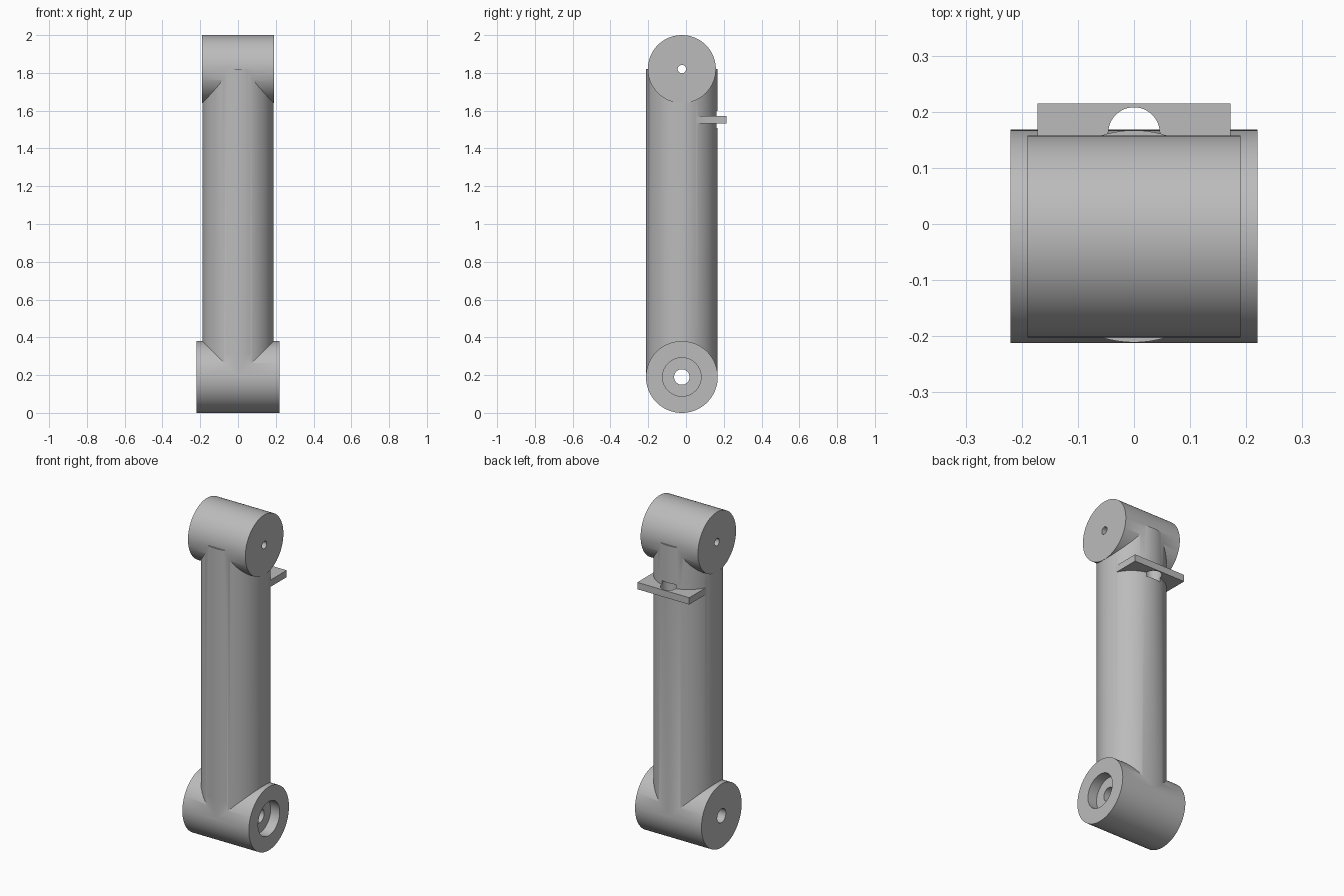
import bpy
import math
from mathutils import Vector

if "Cube" in bpy.data.objects:
    bpy.data.objects.remove(bpy.data.objects["Cube"], do_unlink=True)

AXIS_Y = -0.022
LOW_Z, TOP_Z = 0.19, 1.82

# Single plain grey finish
grey = bpy.data.materials.new("plain_grey")
grey.use_nodes = True
grey.diffuse_color = (0.5, 0.5, 0.5, 1)
grey.node_tree.nodes["Principled BSDF"].inputs["Base Color"].default_value = (0.5, 0.5, 0.5, 1)


def finish(name):
    obj = bpy.context.object
    obj.name = name
    obj.data.materials.append(grey)
    return obj


def cylinder(name, start, end, radius, sides=96):
    """Cylinder running between two points."""
    a, b = Vector(start), Vector(end)
    turn = (b - a).to_track_quat('Z', 'Y').to_euler()
    bpy.ops.mesh.primitive_cylinder_add(vertices=sides, radius=radius, depth=(b - a).length,
                                        location=(a + b) / 2, rotation=turn)
    return finish(name)


def cross_cylinder(name, x0, x1, z, radius, sides=96):
    return cylinder(name, (x0, AXIS_Y, z), (x1, AXIS_Y, z), radius, sides)


def box(name, low, high):
    a, b = Vector(low), Vector(high)
    bpy.ops.mesh.primitive_cube_add(size=1, location=(a + b) / 2)
    obj = finish(name)
    obj.scale = b - a
    bpy.ops.object.transform_apply(location=False, rotation=False, scale=True)
    return obj


def combine(target, other, operation):
    """Apply a boolean and discard the helper."""
    mod = target.modifiers.new(operation.lower(), 'BOOLEAN')
    mod.operation = operation
    mod.solver = 'EXACT'
    mod.object = other
    bpy.ops.object.select_all(action='DESELECT')
    bpy.context.view_layer.objects.active = target
    target.select_set(True)
    bpy.ops.object.modifier_apply(modifier=mod.name)
    bpy.data.objects.remove(other, do_unlink=True)


# Upright column joined to the two cross barrels and the rear tab
arm = cylinder("link_arm", (0, AXIS_Y, LOW_Z), (0, AXIS_Y, TOP_Z), 0.189)
combine(arm, cross_cylinder("lower_barrel", -0.22, 0.22, LOW_Z, 0.19), 'UNION')
combine(arm, cross_cylinder("upper_barrel", -0.19, 0.19, TOP_Z, 0.18), 'UNION')
combine(arm, box("rear_tab", (-0.172, 0.0, 1.532), (0.172, 0.215, 1.573)), 'UNION')

# Pivot bores and the counterbore on the left end
combine(arm, cross_cylinder("upper_bore", -0.3, 0.3, TOP_Z, 0.022, 48), 'DIFFERENCE')
combine(arm, cross_cylinder("lower_bore", -0.3, 0.3, LOW_Z, 0.041, 48), 'DIFFERENCE')
combine(arm, cross_cylinder("counterbore", 0.16, 0.3, LOW_Z, 0.102, 64), 'DIFFERENCE')

# Tab hole, which also notches the column
combine(arm, cylinder("tab_hole", (0, 0.162, 1.507), (0, 0.162, 1.597), 0.046, 48), 'DIFFERENCE')

# Front pockets with softened corners
for z in (0.391, 1.459):
    pocket = box("pocket", (-0.065, -0.1, z - 0.075), (0.065, -0.3, z + 0.075))
    bevel = pocket.modifiers.new("corners", 'BEVEL')
    bevel.width = 0.006
    bevel.segments = 2
    bpy.ops.object.modifier_apply(modifier=bevel.name)
    combine(arm, pocket, 'DIFFERENCE')

bpy.ops.object.select_all(action='DESELECT')
arm.select_set(True)
bpy.context.view_layer.objects.active = arm
bpy.ops.object.shade_smooth_by_angle(angle=math.radians(30))
